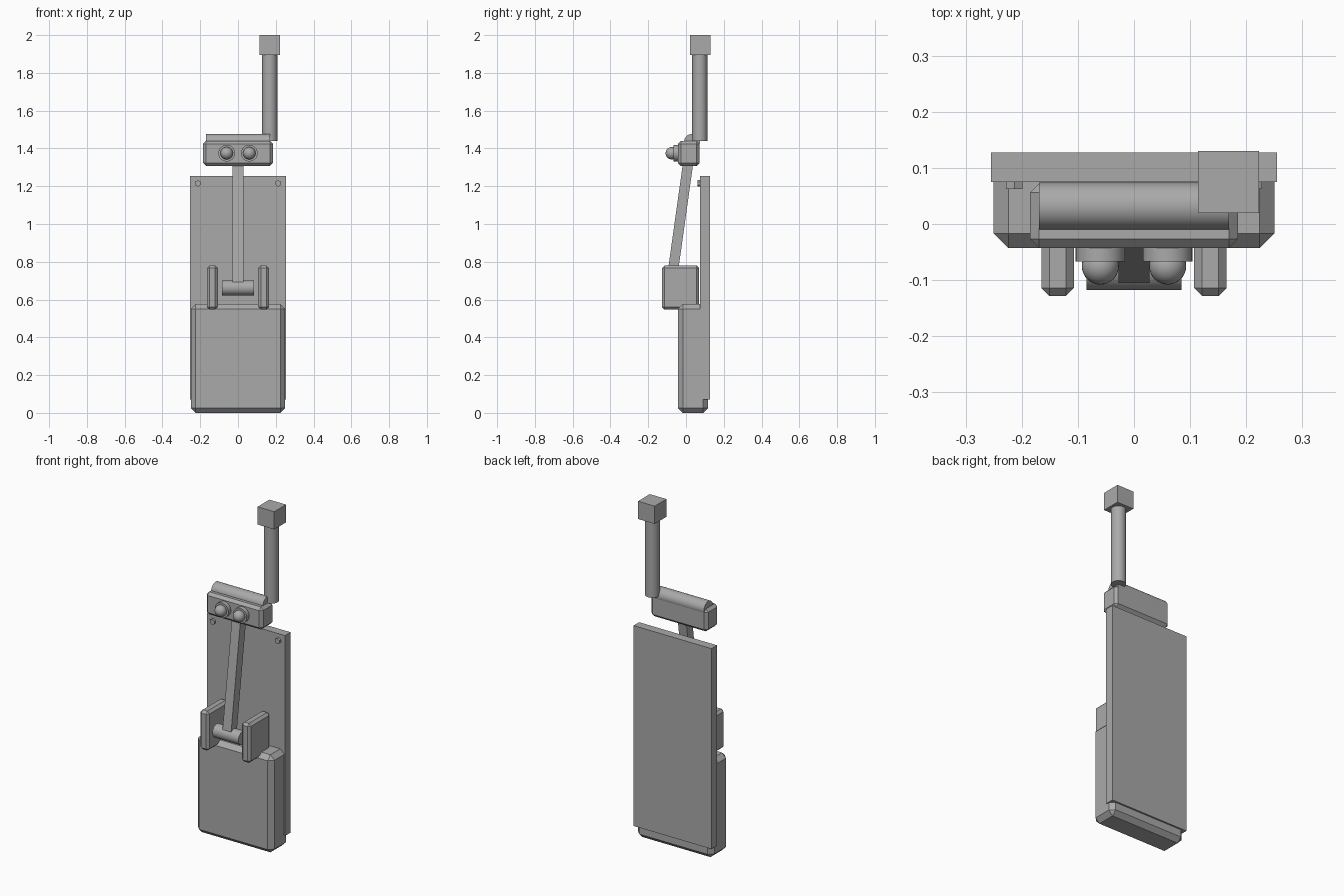
import bpy
import math

if "Cube" in bpy.data.objects:
    bpy.data.objects.remove(bpy.data.objects["Cube"])

grey = bpy.data.materials.new("grey")
grey.diffuse_color = (0.4, 0.4, 0.4, 1)
grey.use_nodes = True
grey.node_tree.nodes["Principled BSDF"].inputs["Base Color"].default_value = grey.diffuse_color


def finish(name, smooth=False):
    ob = bpy.context.object
    ob.name = name
    ob.data.materials.append(grey)
    if smooth:
        bpy.ops.object.shade_smooth_by_angle(angle=math.radians(35))
    return ob


def box(name, x, y, z, chamfer=0.0):
    """Box from (min, max) ranges, with optional flat chamfers."""
    bpy.ops.mesh.primitive_cube_add(size=1, location=[sum(r) / 2 for r in (x, y, z)])
    ob = bpy.context.object
    ob.scale = [r[1] - r[0] for r in (x, y, z)]
    bpy.ops.object.transform_apply(location=False, rotation=False, scale=True)
    if chamfer:
        mod = ob.modifiers.new("chamfer", 'BEVEL')
        mod.width = chamfer
        mod.segments = 1
    return finish(name)


def rod(name, center, radius, length, axis, sides=32):
    rot = {'x': (0, math.pi / 2, 0), 'y': (math.pi / 2, 0, 0), 'z': (0, 0, 0)}[axis]
    bpy.ops.mesh.primitive_cylinder_add(vertices=sides, radius=radius, depth=length,
                                        location=center, rotation=rot)
    return finish(name, sides > 12)


# Back plate and chamfered front housing
box("back_plate", (-0.255, 0.255), (0.075, 0.127), (0.07, 1.255))
box("front_housing", (-0.25, 0.25), (-0.043, 0.117), (0, 0.577), 0.026)

# Hinge ears, plate screws and eyes, one per side
for side, label in ((-1, "left"), (1, "right")):
    cx = side * 0.136
    box("hinge_ear_" + label, (cx - 0.029, cx + 0.029), (-0.128, 0.07), (0.547, 0.78), 0.014)
    screw = rod("screw_" + label, (side * 0.213, 0.072, 1.215), 0.017, 0.02, 'y', 6)
    rod("eye_socket_" + label, (side * 0.06, -0.05, 1.375), 0.044, 0.034, 'y')
    bpy.ops.mesh.primitive_uv_sphere_add(segments=32, ring_count=16, radius=0.033,
                                         location=(side * 0.06, -0.075, 1.375))
    finish("eye_" + label, True)

# Hinge axle and leaning arm
rod("hinge_axle", (0, -0.078, 0.662), 0.04, 0.17, 'x')
arm = box("arm", (-0.028, 0.028), (-0.027, 0.027), (-0.34, 0.34))
arm.location = (0, -0.034, 1.0)
arm.rotation_euler.x = -math.atan(0.14)

# Head with a roller set in its top
box("head", (-0.185, 0.185), (-0.043, 0.072), (1.307, 1.44), 0.016)
rod("head_roller", (0, 0.032, 1.435), 0.042, 0.338, 'x')

# Upright post with a cube on top
rod("post", (0.168, 0.073, 1.67), 0.04, 0.46, 'z')
box("post_cube", (0.114, 0.223), (0.02, 0.13), (1.895, 2.0))
